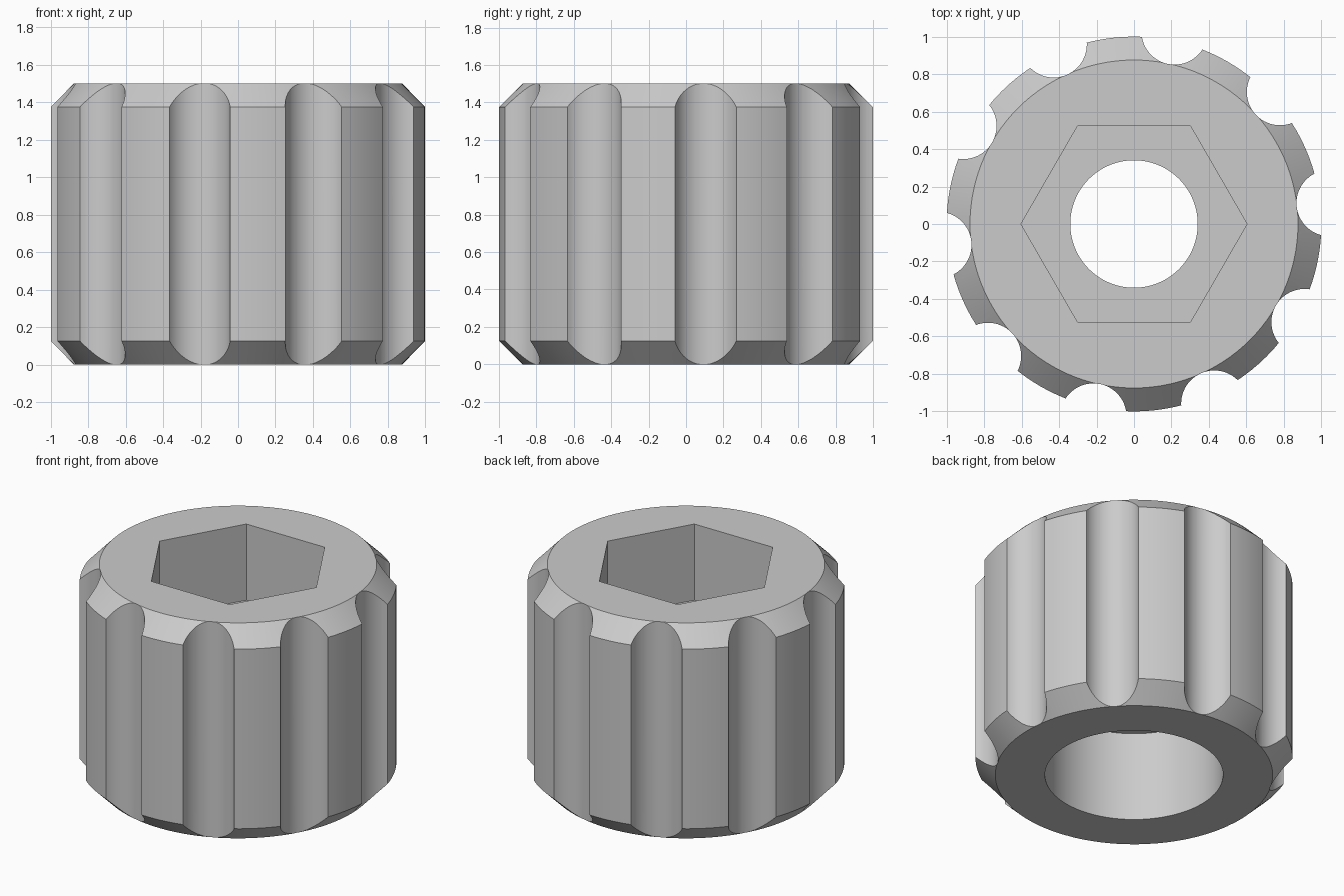
import bpy, bmesh, math
from mathutils import Matrix, Vector

cube = bpy.data.objects.get("Cube")
if cube:
    bpy.data.objects.remove(cube, do_unlink=True)

HEIGHT, CHAMFER = 1.5, 0.125
FLUTES, FLUTE_OFFSET = 10, math.radians(6.1)

grey = bpy.data.materials.new("plain grey")
grey.use_nodes = True
grey.diffuse_color = (0.6, 0.6, 0.6, 1)
grey.node_tree.nodes["Principled BSDF"].inputs["Base Color"].default_value = (0.6, 0.6, 0.6, 1)


def add_object(name, bm):
    bmesh.ops.recalc_face_normals(bm, faces=bm.faces)
    mesh = bpy.data.meshes.new(name)
    bm.to_mesh(mesh)
    bm.free()
    mesh.materials.append(grey)
    obj = bpy.data.objects.new(name, mesh)
    bpy.context.collection.objects.link(obj)
    return obj


def add_prism(bm, radius, bottom, top, sides, centre=(0, 0)):
    """Upright prism or cylinder between two heights."""
    place = Matrix.Translation((centre[0], centre[1], (bottom + top) / 2))
    bmesh.ops.create_cone(bm, cap_ends=True, segments=sides, radius1=radius,
                          radius2=radius, depth=top - bottom, matrix=place)


def revolve(profile, sides):
    """Closed solid from (radius, height) rings."""
    bm = bmesh.new()
    rings = [[bm.verts.new((r * math.cos(a), r * math.sin(a), z))
              for a in (math.tau * i / sides for i in range(sides))]
             for r, z in profile]
    for low, high in zip(rings, rings[1:]):
        for i in range(sides):
            j = (i + 1) % sides
            bm.faces.new((low[i], low[j], high[j], high[i]))
    bm.faces.new(rings[0][::-1])
    bm.faces.new(rings[-1])
    return bm


# Chamfered round body
knob = add_object("fluted_knob", revolve(
    [(1 - CHAMFER, 0), (1, CHAMFER), (1, HEIGHT - CHAMFER), (1 - CHAMFER, HEIGHT)], 120))

# Grip flutes around the rim
flutes = bmesh.new()
for i in range(FLUTES):
    angle = FLUTE_OFFSET + math.tau * i / FLUTES
    add_prism(flutes, 0.177, -0.2, HEIGHT + 0.2, 64,
              (1.05 * math.cos(angle), 1.05 * math.sin(angle)))

# Hexagonal socket in the top
socket = bmesh.new()
add_prism(socket, 0.603, 0.97, HEIGHT + 0.2, 6)
# Make sure two corners lie on the x axis
corner = max(socket.verts, key=lambda v: v.co.x).co
bmesh.ops.rotate(socket, verts=socket.verts, cent=(0, 0, 0),
                 matrix=Matrix.Rotation(-math.atan2(corner.y, corner.x), 3, 'Z'))

# Through hole and wide bore from below
hole = bmesh.new()
add_prism(hole, 0.34, -0.2, HEIGHT + 0.2, 80)
bore = bmesh.new()
add_prism(bore, 0.562, -0.2, 0.625, 96)

# Cut everything out of the body
bpy.context.view_layer.objects.active = knob
knob.select_set(True)
for name, bm in (("flute_cutter", flutes), ("socket_cutter", socket),
                 ("bore_cutter", bore), ("hole_cutter", hole)):
    cutter = add_object(name, bm)
    cut = knob.modifiers.new(name, 'BOOLEAN')
    cut.operation, cut.solver, cut.object = 'DIFFERENCE', 'EXACT', cutter
    bpy.ops.object.modifier_apply(modifier=cut.name)
    bpy.data.objects.remove(cutter, do_unlink=True)

bpy.ops.object.shade_smooth_by_angle(angle=math.radians(25))
